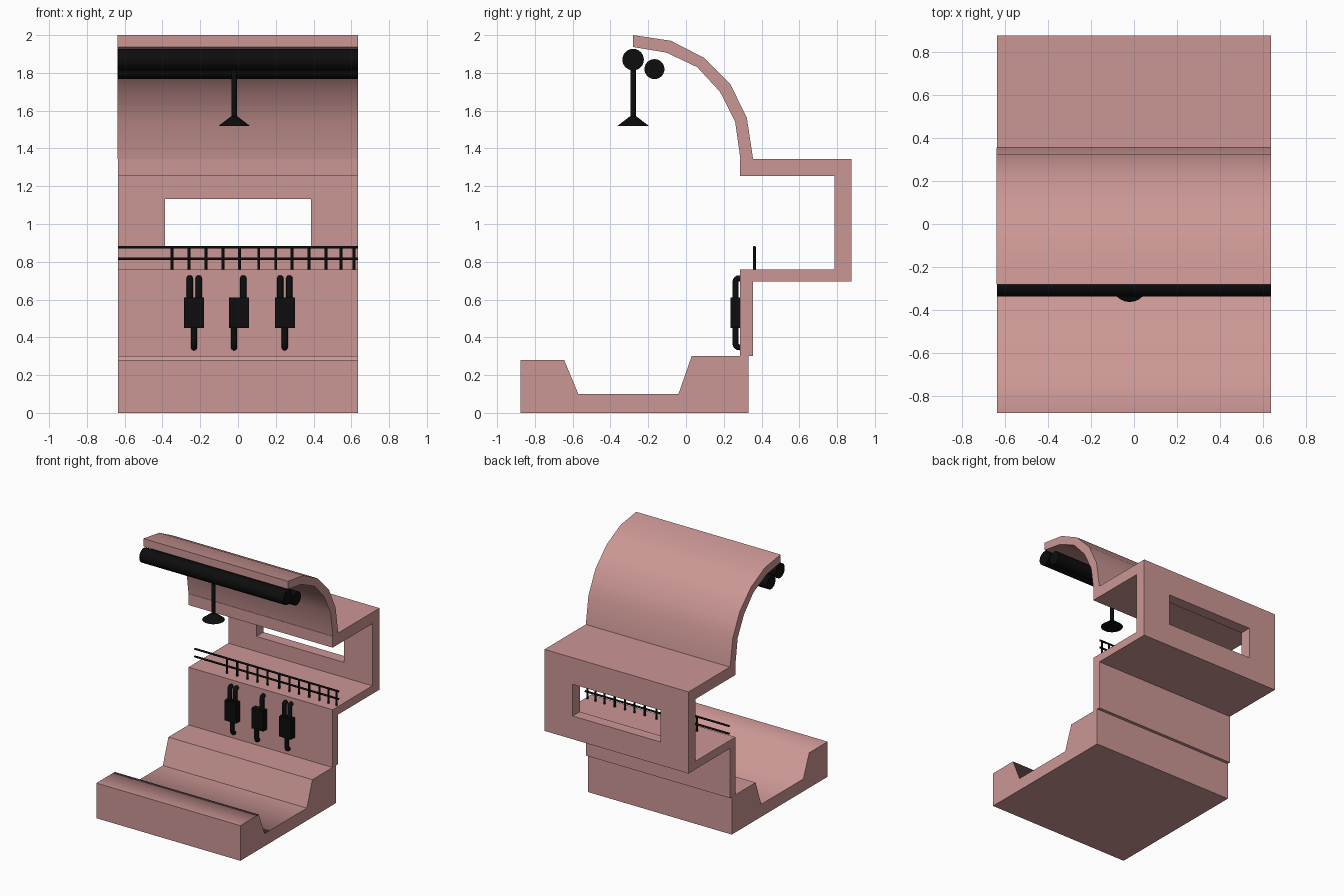
import bpy, bmesh, math
from mathutils import Vector

if "Cube" in bpy.data.objects:
    bpy.data.objects.remove(bpy.data.objects["Cube"])


def material(name, rgb):
    m = bpy.data.materials.new(name)
    m.diffuse_color = (*rgb, 1)
    m.use_nodes = True
    m.node_tree.nodes["Principled BSDF"].inputs["Base Color"].default_value = m.diffuse_color
    return m


PINK = material("dusty_pink", (0.60, 0.31, 0.30))
BLACK = material("black", (0.004, 0.004, 0.004))


def finish(name, bm, mat, angle=None):
    bmesh.ops.recalc_face_normals(bm, faces=bm.faces)
    me = bpy.data.meshes.new(name)
    bm.to_mesh(me)
    bm.free()
    me.materials.append(mat)
    ob = bpy.data.objects.new(name, me)
    bpy.context.collection.objects.link(ob)
    if angle:
        bpy.ops.object.select_all(action='DESELECT')
        ob.select_set(True)
        bpy.context.view_layer.objects.active = ob
        bpy.ops.object.shade_smooth_by_angle(angle=math.radians(angle))
    return ob


def extrude_profile(name, points, x0, x1, angle=None):
    """Sweep a (y, z) outline along x."""
    bm = bmesh.new()
    face = bm.faces.new([bm.verts.new((x0, y, z)) for y, z in points])
    ext = bmesh.ops.extrude_face_region(bm, geom=[face])
    verts = [g for g in ext["geom"] if isinstance(g, bmesh.types.BMVert)]
    bmesh.ops.translate(bm, verts=verts, vec=(x1 - x0, 0, 0))
    return finish(name, bm, PINK, angle)


def box(name, lo, hi, mat=BLACK):
    bm = bmesh.new()
    bmesh.ops.create_cube(bm, size=1)
    for v in bm.verts:
        v.co = [(a + b) / 2 + c * (b - a) for a, b, c in zip(lo, hi, v.co)]
    return finish(name, bm, mat)


def rod(name, a, b, r1, r2=None, sides=24):
    """Cylinder or cone between two points."""
    a, b = Vector(a), Vector(b)
    bm = bmesh.new()
    bmesh.ops.create_cone(bm, cap_ends=True, segments=sides, radius1=r1,
                          radius2=r1 if r2 is None else r2, depth=(b - a).length)
    bmesh.ops.rotate(bm, verts=bm.verts,
                     matrix=(b - a).to_track_quat('Z', 'Y').to_matrix())
    bmesh.ops.translate(bm, verts=bm.verts, vec=(a + b) / 2)
    return finish(name, bm, BLACK, 40)


def bent_pipe(name, x, z0, z1, r=0.017):
    """Pipe leaving a box and bending back into the wall."""
    s = 1 if z1 > z0 else -1
    path = [(0.262, z0), (0.262, z1 - s * 0.035), (0.266, z1 - s * 0.024),
            (0.275, z1 - s * 0.018), (0.292, z1 - s * 0.017)]
    cu = bpy.data.curves.new(name, 'CURVE')
    cu.dimensions = '3D'
    cu.bevel_depth = r
    cu.bevel_resolution = 3
    cu.use_fill_caps = True
    sp = cu.splines.new('POLY')
    sp.points.add(len(path) - 1)
    for p, (y, z) in zip(sp.points, path):
        p.co = (x, y, z, 1)
    cu.materials.append(BLACK)
    ob = bpy.data.objects.new(name, cu)
    bpy.context.collection.objects.link(ob)


W = 0.635

# Floor with sunken channel
extrude_profile("channel_floor", [
    (-0.877, 0), (0.33, 0), (0.33, 0.30), (0.03, 0.30), (-0.04, 0.10),
    (-0.57, 0.10), (-0.645, 0.28), (-0.877, 0.28)], -W, W, 69)

# Lower wall, gallery recess and ceiling slab
wall = extrude_profile("gallery_wall", [
    (0.285, 0.30), (0.355, 0.30), (0.355, 0.695), (0.875, 0.695),
    (0.875, 1.345), (0.285, 1.345), (0.285, 1.255), (0.785, 1.255),
    (0.785, 0.76), (0.285, 0.76)], -W, W)

# Window opening through the back of the gallery
cutter = box("window_cutter", (-0.387, 0.74, 0.88), (0.387, 0.92, 1.133))
cutter.hide_render = True
cutter.hide_viewport = True
cutter.display_type = 'WIRE'
mod = wall.modifiers.new("window", 'BOOLEAN')
mod.operation = 'DIFFERENCE'
mod.solver = 'EXACT'
mod.object = cutter

# Curved roof
extrude_profile("vaulted_roof", [
    (0.355, 1.345), (0.322, 1.562), (0.235, 1.74), (0.095, 1.88), (-0.08, 1.97),
    (-0.28, 2.0), (-0.28, 1.937), (-0.105, 1.908), (0.06, 1.83), (0.18, 1.70),
    (0.26, 1.542), (0.288, 1.345)], -0.638, W, 40)

# Ceiling pipes
rod("large_ceiling_pipe", (-W, -0.28, 1.87), (W, -0.28, 1.87), 0.057)
rod("small_ceiling_pipe", (-W, -0.167, 1.82), (W, -0.167, 1.82), 0.053)

# Hanging lamp
rod("lamp_stem", (-0.02, -0.28, 1.56), (-0.02, -0.28, 1.85), 0.015, sides=16)
rod("lamp_shade", (-0.02, -0.28, 1.52), (-0.02, -0.28, 1.57), 0.082, 0.017)

# Railing along the gallery edge
for name, z in (("top_rail", 0.877), ("middle_rail", 0.816)):
    rod(name, (-W, 0.362, z), (W, 0.362, z), 0.0075, sides=12)
for i, x in enumerate((-0.35, -0.26, -0.17, -0.08, 0.008, 0.11,
                       0.20, 0.285, 0.375, 0.465, 0.545, 0.615)):
    rod(f"rail_post_{i}", (x, 0.362, 0.755), (x, 0.362, 0.877), 0.0075, sides=12)

# Junction boxes with pipes: centre, upper pipe positions, lower pipe position
for n, (cx, ups, down) in enumerate((
        (-0.233, (-0.256, -0.208), -0.233),
        (0.005, (0.028,), -0.021),
        (0.249, (0.224, 0.272), 0.247))):
    box(f"junction_box_{n}", (cx - 0.052, 0.235, 0.45), (cx + 0.052, 0.287, 0.61))
    for k, x in enumerate(ups):
        bent_pipe(f"upper_pipe_{n}_{k}", x, 0.60, 0.73)
    bent_pipe(f"lower_pipe_{n}", down, 0.46, 0.33)
